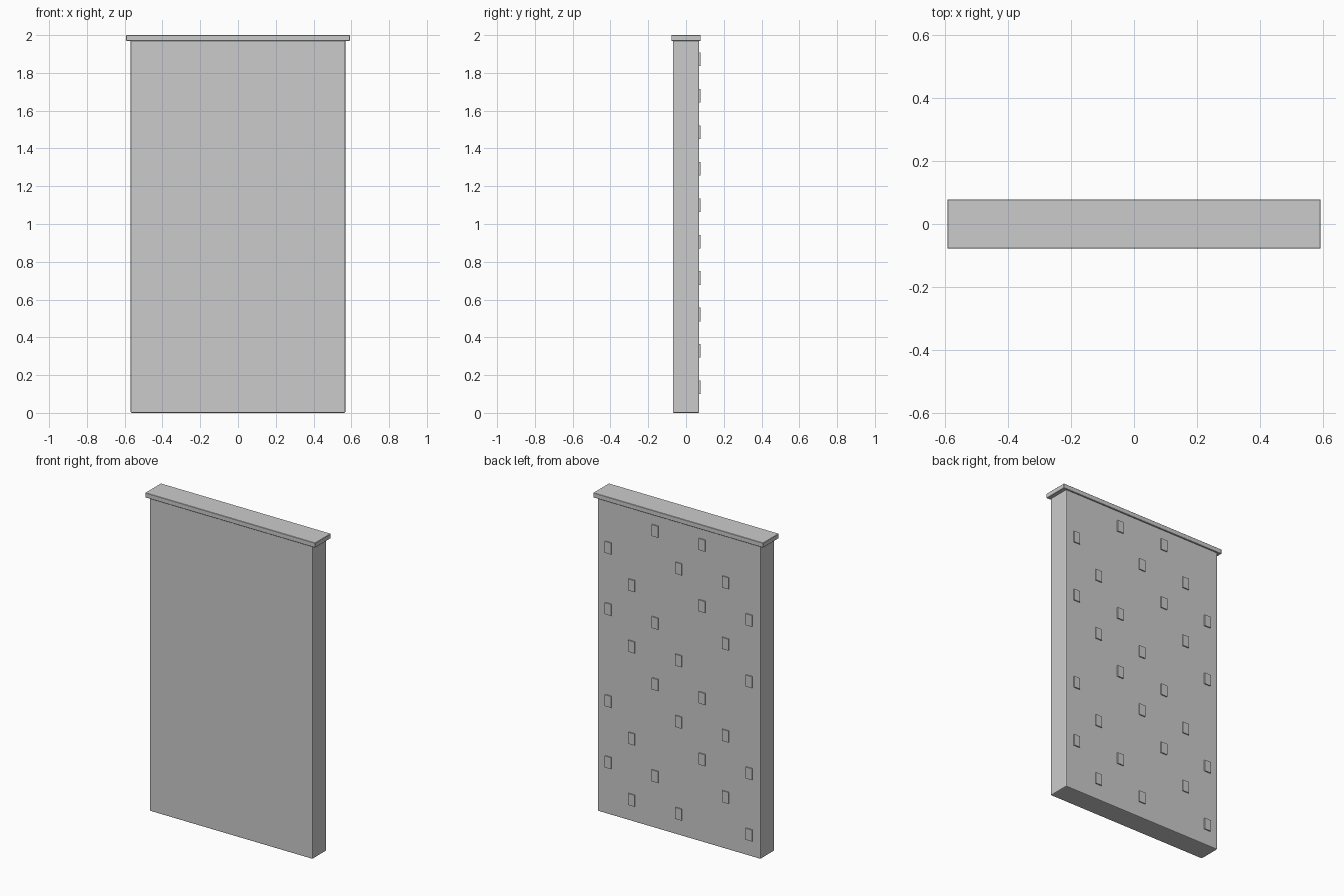
import bpy

if "Cube" in bpy.data.objects:
    bpy.data.objects.remove(bpy.data.objects["Cube"])


def box(name, x, y, z, bevel=0.0, segments=1):
    """Box spanning the given (min, max) ranges, with optional bevelled edges."""
    bpy.ops.mesh.primitive_cube_add(
        size=1, location=[(r[0] + r[1]) / 2 for r in (x, y, z)])
    ob = bpy.context.object
    ob.name = name
    ob.scale = [r[1] - r[0] for r in (x, y, z)]
    bpy.ops.object.transform_apply(location=False, rotation=False, scale=True)
    if bevel:
        mod = ob.modifiers.new("edge_bevel", 'BEVEL')
        mod.width = bevel
        mod.segments = segments
    return ob


# Main slab with softened edges
box("panel", (-0.568, 0.568), (-0.07, 0.07), (0, 1.975), 0.006, 2)

# Cap rail overhanging the slab on all sides
box("top_cap", (-0.592, 0.592), (-0.078, 0.078), (1.97, 2.0), 0.002)

# Staggered studs on the back: occupied rows for each column, from +x to -x
COLUMNS = [(1, 3, 6, 8), (0, 2, 5, 7), (1, 4, 6, 9), (0, 3, 5, 8),
           (2, 4, 7, 9), (1, 3, 6, 8), (0, 2, 5, 7)]
STEP_X, STEP_Z, FIRST_Z = 0.1635, 0.193, 0.135
HALF_W, HALF_H = 0.022, 0.036

for c, rows in enumerate(COLUMNS):
    cx = (3 - c) * STEP_X
    for r in rows:
        cz = FIRST_Z + r * STEP_Z
        box(f"back_stud_{c}_{r}", (cx - HALF_W, cx + HALF_W),
            (0.06, 0.077), (cz - HALF_H, cz + HALF_H))
